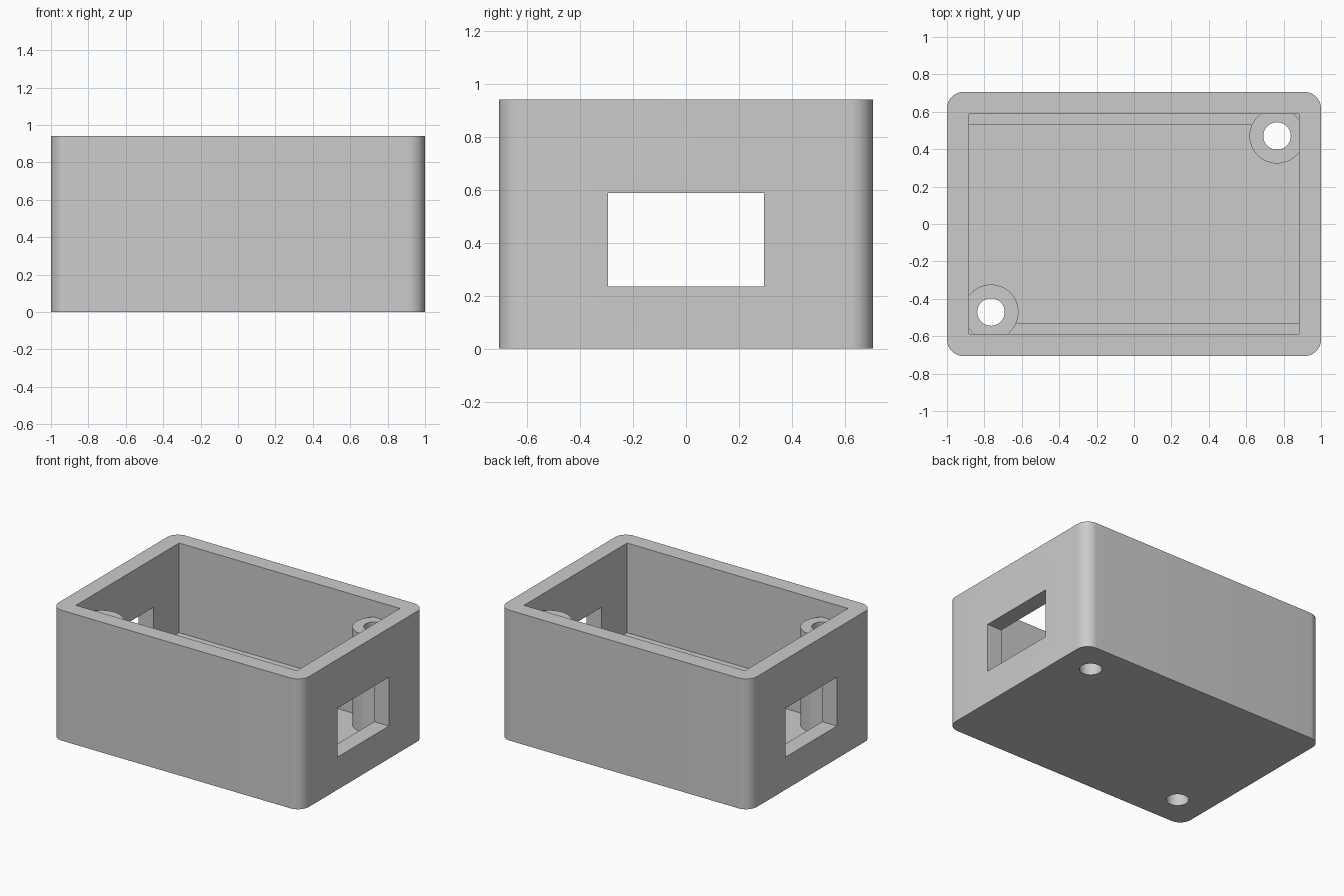
import bpy
import bmesh
from math import cos, sin, pi, radians

cube = bpy.data.objects.get("Cube")
if cube:
    bpy.data.objects.remove(cube, do_unlink=True)

U = 1 / 17                      # design unit: the box is 34 x 24 x 16 units
L, W, H = 34, 24, 16
WALL = 2
CORNER = 1.5
POST = (13, 8)

grey = bpy.data.materials.new("plain grey")
grey.use_nodes = True
colour = (0.6, 0.6, 0.6, 1)
grey.diffuse_color = colour
grey.node_tree.nodes["Principled BSDF"].inputs["Base Color"].default_value = colour


def prism(name, outline, z0, z1):
    """Extrude a flat outline from z0 to z1."""
    bm = bmesh.new()
    base = bm.faces.new([bm.verts.new((x * U, y * U, z0 * U)) for x, y in outline])
    top = bmesh.ops.extrude_face_region(bm, geom=[base])["geom"]
    verts = [v for v in top if isinstance(v, bmesh.types.BMVert)]
    bmesh.ops.translate(bm, verts=verts, vec=(0, 0, (z1 - z0) * U))
    bmesh.ops.recalc_face_normals(bm, faces=bm.faces)
    mesh = bpy.data.meshes.new(name)
    bm.to_mesh(mesh)
    bm.free()
    mesh.materials.append(grey)
    obj = bpy.data.objects.new(name, mesh)
    bpy.context.collection.objects.link(obj)
    return obj


def rectangle(x0, x1, y0, y1):
    return [(x0, y0), (x1, y0), (x1, y1), (x0, y1)]


def circle(cx, cy, r, n=64):
    return [(cx + r * cos(2 * pi * i / n), cy + r * sin(2 * pi * i / n)) for i in range(n)]


def rounded_rectangle(length, width, r, steps=12):
    points = []
    for k, (sx, sy) in enumerate([(1, 1), (-1, 1), (-1, -1), (1, -1)]):
        cx, cy = sx * (length / 2 - r), sy * (width / 2 - r)
        for i in range(steps + 1):
            a = (k + i / steps) * pi / 2
            points.append((cx + r * cos(a), cy + r * sin(a)))
    return points


def combine(target, tool, operation):
    """Apply a boolean and discard the tool."""
    mod = target.modifiers.new(operation, 'BOOLEAN')
    mod.operation = operation
    mod.solver = 'EXACT'
    mod.object = tool
    graph = bpy.context.evaluated_depsgraph_get()
    mesh = bpy.data.meshes.new_from_object(target.evaluated_get(graph))
    target.modifiers.clear()
    target.data = mesh
    bpy.data.objects.remove(tool, do_unlink=True)


# Outer shell, hollowed from the open top
box = prism("enclosure_box", rounded_rectangle(L, W, CORNER), 0, H)
ix, iy = L / 2 - WALL, W / 2 - WALL
combine(box, prism("cavity", rectangle(-ix, ix, -iy, iy), WALL, H + 2), 'DIFFERENCE')

# Low ledges along the two long walls, sunk into wall and floor
for s in (-1, 1):
    y0, y1 = sorted((s * (iy - 1), s * (iy + 1)))
    combine(box, prism("ledge", rectangle(-ix - 1, ix + 1, y0, y1), 1, 5), 'UNION')

# Screw posts in opposite corners, bored through the floor
for s in (-1, 1):
    x, y = s * POST[0], s * POST[1]
    combine(box, prism("post", circle(x, y, 2.5), 1, 14), 'UNION')
    combine(box, prism("bore", circle(x, y, 1.25), -1, 15), 'DIFFERENCE')

# Rectangular openings in both end walls
for s in (-1, 1):
    x0, x1 = sorted((s * (ix - 0.1), s * (L / 2 + 1)))
    combine(box, prism("window", rectangle(x0, x1, -5, 5), 4, 10), 'DIFFERENCE')

# Smooth rounds, crisp edges
bpy.ops.object.select_all(action='DESELECT')
box.select_set(True)
bpy.context.view_layer.objects.active = box
bpy.ops.object.shade_smooth_by_angle(angle=radians(30))
